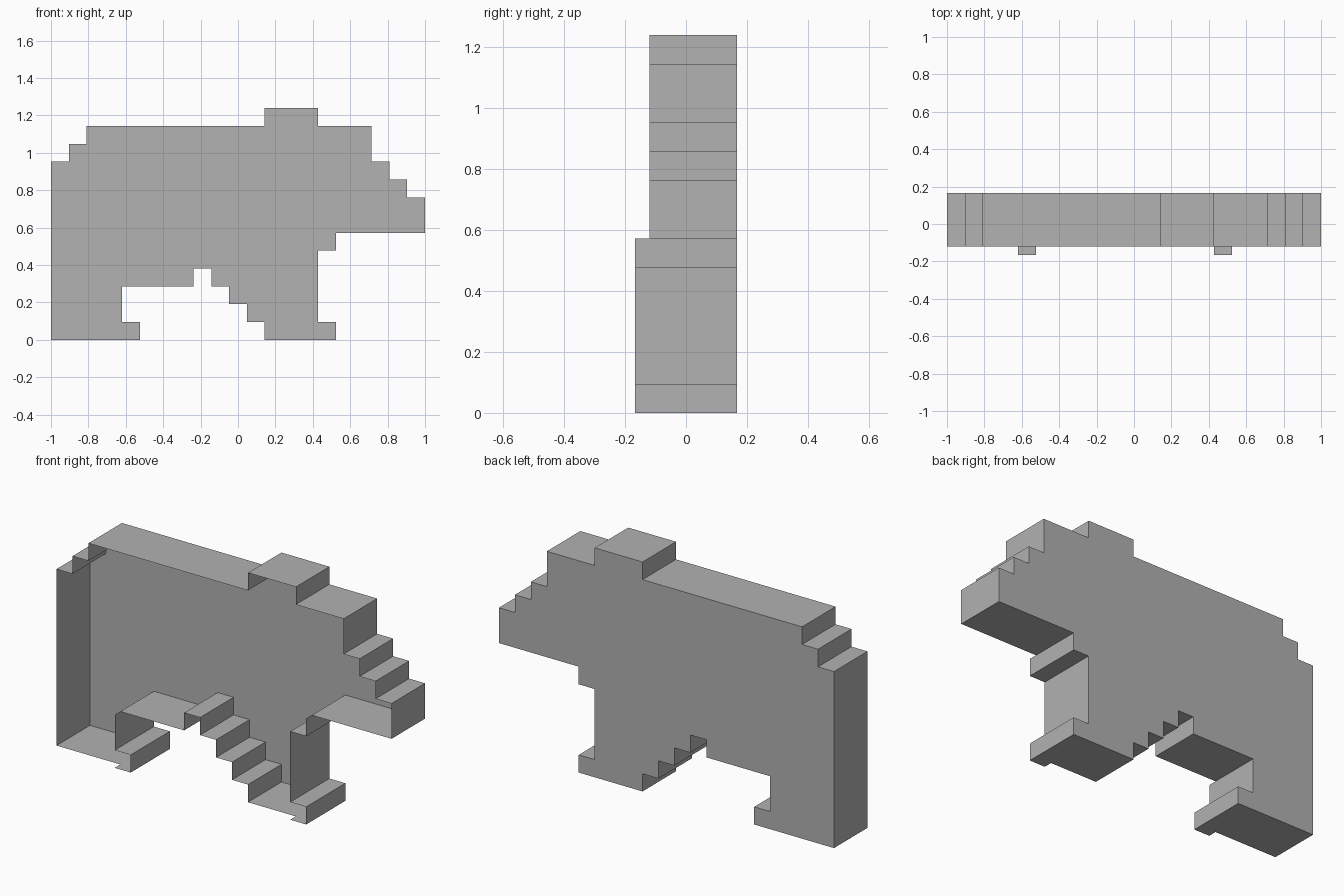
import bpy
import bmesh

cube = bpy.data.objects.get("Cube")
if cube:
    bpy.data.objects.remove(cube, do_unlink=True)

CELL = 2 / 21                  # one step of the blocky outline
BACK, FRONT, LIP = 1.75, -1.25, -1.75
LIP_COLUMNS = {4, 5, 15, 16}   # columns whose lower walls reach further forward
LIP_TOP = 6

# Stepped animal outline in cells (across, up), anticlockwise from the front
OUTLINE = [
    (0, 0), (4, 0), (5, 0), (5, 1), (4, 1), (4, 3),              # hind foot
    (8, 3), (8, 4), (9, 4), (9, 3), (10, 3), (10, 2),            # belly
    (11, 2), (11, 1), (12, 1), (12, 0), (15, 0), (16, 0),        # front foot
    (16, 1), (15, 1), (15, 5), (16, 5), (16, 6), (21, 6),        # chest, jaw
    (21, 8), (20, 8), (20, 9), (19, 9), (19, 10), (18, 10),      # snout
    (18, 12), (15, 12), (15, 13), (12, 13), (12, 12),            # head, ear
    (2, 12), (2, 11), (1, 11), (1, 10), (0, 10),                 # back, rump
]

grey = bpy.data.materials.new("plain grey")
grey.use_nodes = True
colour = (0.445, 0.445, 0.445, 1)
grey.diffuse_color = colour
grey.node_tree.nodes["Principled BSDF"].inputs["Base Color"].default_value = colour

bm = bmesh.new()


def vert(point, depth):
    return bm.verts.new(((point[0] - 10.5) * CELL, depth * CELL, point[1] * CELL))


def reaches_lip(point):
    return point[0] in LIP_COLUMNS and point[1] <= LIP_TOP


# Flat back plate
bm.faces.new([vert(p, BACK) for p in reversed(OUTLINE)])

# Thin rim walls around the outline, open at the front
for a, b in zip(OUTLINE, OUTLINE[1:] + OUTLINE[:1]):
    front = LIP if reaches_lip(a) and reaches_lip(b) else FRONT
    bm.faces.new([vert(a, front), vert(a, BACK), vert(b, BACK), vert(b, front)])

bmesh.ops.remove_doubles(bm, verts=bm.verts[:], dist=0.0001)

mesh = bpy.data.meshes.new("animal_shell")
bm.to_mesh(mesh)
bm.free()
mesh.materials.append(grey)
shell = bpy.data.objects.new("animal_shell", mesh)
bpy.context.collection.objects.link(shell)
